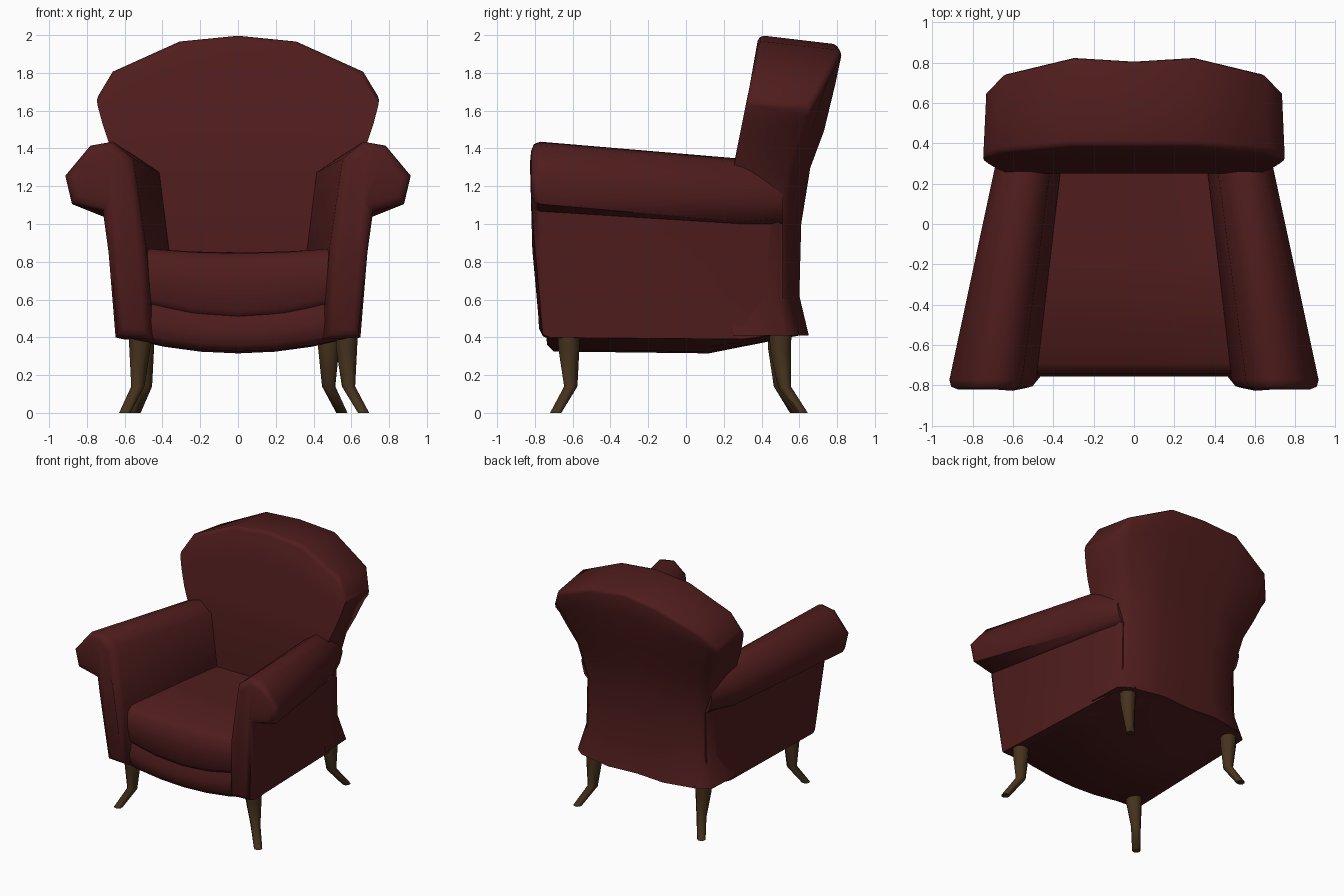
import bpy, bmesh, math

if "Cube" in bpy.data.objects:
    bpy.data.objects.remove(bpy.data.objects["Cube"])


def material(name, rgb):
    m = bpy.data.materials.new(name)
    m.diffuse_color = (*rgb, 1)
    m.use_nodes = True
    m.node_tree.nodes["Principled BSDF"].inputs["Base Color"].default_value = m.diffuse_color
    return m


RED = material("dark red fabric", (0.080, 0.012, 0.012))
WOOD = material("brown wood", (0.060, 0.032, 0.012))


def interp(table, t):
    """Piecewise linear lookup in a list of (t, value)."""
    if t <= table[0][0]:
        return table[0][1]
    for (a, va), (b, vb) in zip(table, table[1:]):
        if t <= b:
            return va + (vb - va) * (t - a) / (b - a)
    return table[-1][1]


def loft(name, rings, mat, bevel=(), width=0.04, mirror=False, angle=55):
    """Skin equal rings of points, cap both ends, round the chosen cap rims."""
    bm = bmesh.new()
    vs = [[bm.verts.new(p) for p in r] for r in rings]
    n = len(rings[0])
    for a, b in zip(vs, vs[1:]):
        for i in range(n):
            j = (i + 1) % n
            bm.faces.new((a[i], a[j], b[j], b[i]))
    for r in (vs[0], vs[-1]):
        for i in range(n // 2 - 1):
            bm.faces.new((r[i], r[i + 1], r[n - 2 - i], r[n - 1 - i]))
    bmesh.ops.recalc_face_normals(bm, faces=bm.faces)
    rims = [bm.edges.get((vs[k][i], vs[k][(i + 1) % n])) for k in bevel for i in range(n)]
    if rims:
        bmesh.ops.bevel(bm, geom=rims, offset=width, segments=2, profile=0.5,
                        affect='EDGES', clamp_overlap=False)
    me = bpy.data.meshes.new(name)
    bm.to_mesh(me)
    bm.free()
    me.materials.append(mat)
    ob = bpy.data.objects.new(name, me)
    bpy.context.collection.objects.link(ob)
    bpy.ops.object.select_all(action='DESELECT')
    ob.select_set(True)
    bpy.context.view_layer.objects.active = ob
    bpy.ops.object.shade_smooth_by_angle(angle=math.radians(angle))
    if mirror:
        ob.modifiers.new("mirror", 'MIRROR')
    return ob


# backrest: horizontal rings, the upper ones arched, leaning backwards
FRONT = [(1.30, 0.25), (1.97, 0.385)]
REAR = [(0.42, 0.65), (0.62, 0.60), (1.0, 0.61), (1.31, 0.66), (1.53, 0.745), (1.9, 0.825), (2.0, 0.83)]
US = [-1, -0.88, -0.41, 0, 0.41, 0.88, 1]
ARCH = [(0, 0), (0.41, 0.09), (0.88, 0.56), (1, 1)]
ROUND = [(0, 0.02), (0.41, 0), (0.88, 0.06), (1, 0.12)]
rings = []
for z, w, drop, tilt in [(0.41, 0.62, 0, 0), (0.62, 0.575, 0, 0), (1.0, 0.56, 0, 0), (1.3, 0.62, 0.02, 0),
                         (1.5, 0.68, 0.08, 0), (1.76, 0.72, 0.22, 0), (2.0, 0.755, 0.34, 0.05)]:
    front, rear = [], []
    for u in US:
        h = z - drop * interp(ARCH, abs(u))
        front.append((w * u, interp(FRONT, h), h))
        rear.append((w * u * 0.98, interp(REAR, h) - interp(ROUND, abs(u)), h - tilt))
    rings.append(front + rear[::-1])
loft("backrest", rings, RED, bevel=(-1,), width=0.03, angle=65)

# arms: rolled section, tapering towards the back
sections = [
    (-0.82, [(.45, .39), (.65, .40), (.69, .85), (.72, 1.07), (.89, 1.11),
             (.925, 1.26), (.79, 1.42), (.67, 1.44), (.56, 1.35), (.49, .87)]),
    (0.30, [(.38, .38), (.61, .39), (.595, .70), (.59, 1.0), (.64, 1.01),
            (.685, 1.15), (.62, 1.32), (.52, 1.345), (.41, 1.27), (.36, .87)]),
    (0.51, [(.38, .42), (.56, .42), (.54, .65), (.535, 1.0), (.565, 1.03),
            (.59, 1.13), (.55, 1.26), (.47, 1.31), (.39, 1.25), (.36, .87)])]
loft("arms", [[(x, y + (0.05 if z < 0.42 and y < 0 else 0), z) for x, z in pts]
              for y, pts in sections], RED, bevel=(0,), width=0.05, mirror=True)


def across(name, profile, steps, mat):
    """Loft a side profile over x; profile rows: y, z, half width, rise at the sides."""
    rs = []
    for i in range(steps + 1):
        u = -1 + 2 * i / steps
        rs.append([(w * u, y, z + rise * u * u) for y, z, w, rise in profile])
    loft(name, rs, mat, angle=65)


# seat base with a sagging underside and front rail
across("seat_base", [(-0.70, 0.325, 0.60, 0.075), (-0.735, 0.36, 0.58, 0.075),
                     (-0.745, 0.44, 0.56, 0.075), (-0.72, 0.52, 0.54, 0.075),
                     (0.30, 0.60, 0.42, 0), (0.54, 0.55, 0.42, 0),
                     (0.60, 0.41, 0.50, 0.01), (0.12, 0.315, 0.59, 0.08)], 6, RED)

# loose seat cushion
across("seat_cushion", [(-0.71, 0.49, 0.48, 0.075), (-0.74, 0.54, 0.48, 0.07),
                        (-0.755, 0.68, 0.50, 0.05), (-0.74, 0.80, 0.50, 0.03),
                        (-0.69, 0.845, 0.50, 0.025), (-0.2, 0.85, 0.46, 0.015),
                        (0.30, 0.85, 0.40, 0), (0.30, 0.52, 0.40, 0)], 4, RED)


# splayed legs: hip, knee, ankle and foot positions
def leg(name, top, ankle, foot, ztop):
    path = [(top, ztop, 0.064), (top, 0.34, 0.060), (ankle, 0.14, 0.038), (foot, 0.0, 0.032)]
    rs = [[(x + r * math.cos(k * math.pi / 4 + 0.39), y + r * math.sin(k * math.pi / 4 + 0.39), z)
           for k in range(8)] for (x, y), z, r in path]
    loft(name, rs, WOOD)


leg("front_right_leg", (0.575, -0.62), (0.585, -0.61), (0.665, -0.69), 0.42)
leg("front_left_leg", (-0.52, -0.62), (-0.53, -0.61), (-0.60, -0.69), 0.42)
leg("back_right_leg", (0.48, 0.50), (0.48, 0.52), (0.55, 0.615), 0.44)
leg("back_left_leg", (-0.50, 0.49), (-0.49, 0.50), (-0.545, 0.58), 0.44)
